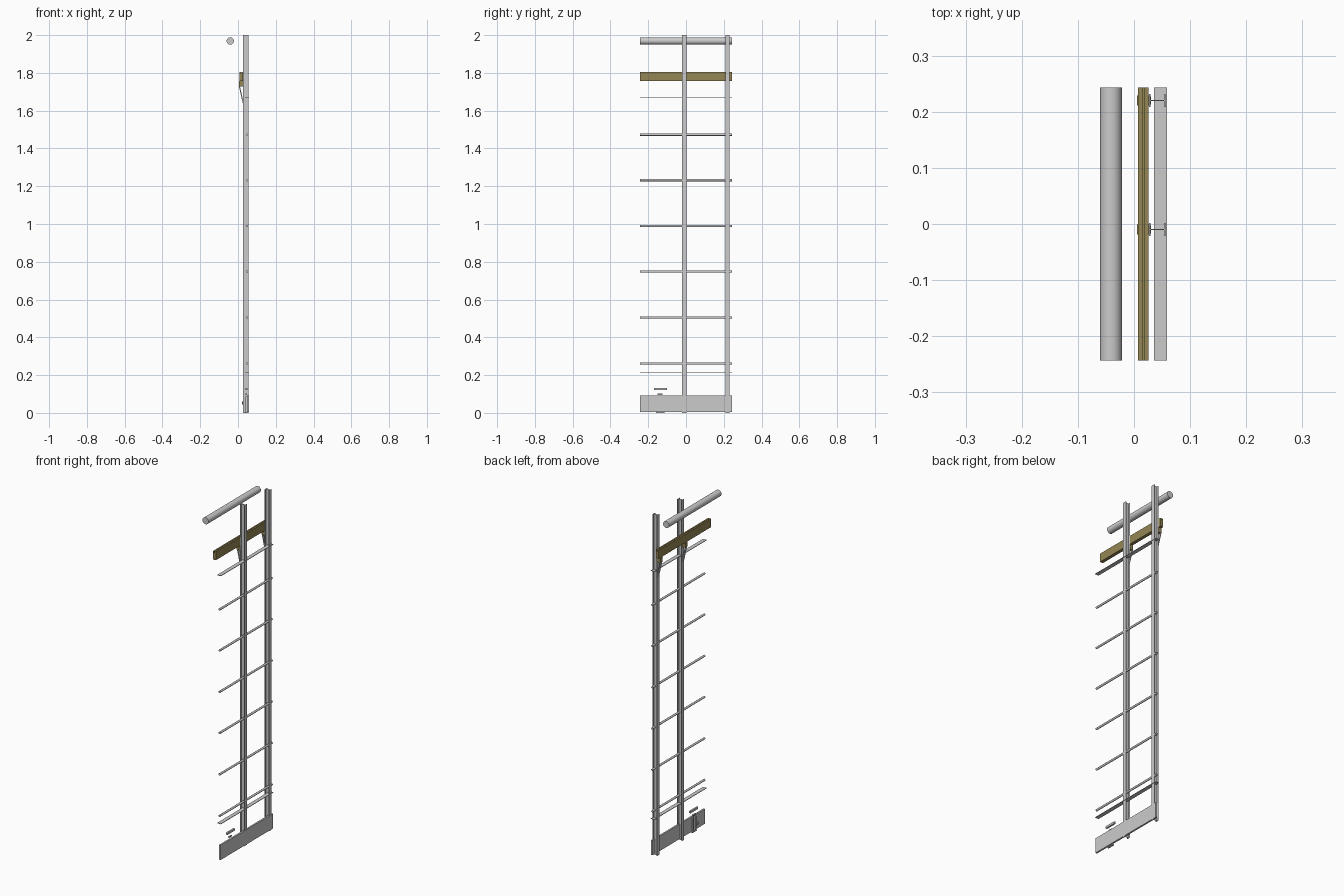
import bpy, bmesh, math

if "Cube" in bpy.data.objects:
    bpy.data.objects.remove(bpy.data.objects["Cube"])

brown = bpy.data.materials.new("brown")
brown.diffuse_color = (0.30, 0.24, 0.09, 1)
brown.use_nodes = True
brown.node_tree.nodes["Principled BSDF"].inputs["Base Color"].default_value = brown.diffuse_color
POSTS = (-0.01, 0.22)
HALF = 0.243


def prism(name, pts, axis, lo, hi, mat=None):
    """Extrude a closed profile: axis 'y' takes (x, z) points, axis 'z' takes (x, y)."""
    def place(p, t):
        return (p[0], t, p[1]) if axis == 'y' else (p[0], p[1], t)
    bm = bmesh.new()
    a = [bm.verts.new(place(p, lo)) for p in pts]
    b = [bm.verts.new(place(p, hi)) for p in pts]
    bm.faces.new(a)
    bm.faces.new(b[::-1])
    n = len(pts)
    for i in range(n):
        bm.faces.new((a[i], b[i], b[(i + 1) % n], a[(i + 1) % n]))
    bmesh.ops.recalc_face_normals(bm, faces=bm.faces)
    me = bpy.data.meshes.new(name)
    bm.to_mesh(me)
    bm.free()
    ob = bpy.data.objects.new(name, me)
    bpy.context.collection.objects.link(ob)
    if mat:
        me.materials.append(mat)
    return ob


def box(name, x0, x1, y0, y1, z0, z1, mat=None):
    return prism(name, [(x0, z0), (x1, z0), (x1, z1), (x0, z1)], 'y', y0, y1, mat)


def rod(name, x, z, r, sides):
    bpy.ops.mesh.primitive_cylinder_add(vertices=sides, radius=r, depth=2 * HALF,
                                        location=(x, 0, z), rotation=(math.pi / 2, 0, 0))
    bpy.context.object.name = name
    bpy.ops.object.shade_smooth_by_angle()


# Top pipe
rod("top_pipe", -0.041, 1.969, 0.0195, 48)

# Upright I-beam posts
for y in POSTS:
    w, t = 0.0115, 0.0008
    x0, x1, f = 0.027, 0.056, 0.0025
    prof = [(x0, y - w), (x0 + f, y - w), (x0 + f, y - t), (x1 - f, y - t), (x1 - f, y - w),
            (x1, y - w), (x1, y + w), (x1 - f, y + w), (x1 - f, y + t), (x0 + f, y + t),
            (x0 + f, y + w), (x0, y + w)]
    prism("post", prof, 'z', 0, 2)

# Horizontal rods
for z in (0.261, 0.505, 0.748, 0.989, 1.232, 1.473):
    rod("cross_rod", 0.05, z, 0.006, 20)

# Flat strips closing the rod field
for z in (0.216, 1.672):
    box("flat_strip", 0.036, 0.059, -HALF, HALF, z - 0.0015, z + 0.0015)

# Plain toe board
box("toe_board", 0.047, 0.057, -HALF, HALF, 0.004, 0.091)

# Wooden rail with a narrow groove along the top
prism("hand_rail", [(0.007, 1.756), (0.0262, 1.756), (0.0262, 1.805), (0.0178, 1.805),
                    (0.0178, 1.797), (0.0155, 1.797), (0.0155, 1.805), (0.007, 1.805)],
      'y', -HALF, HALF, brown)

# Rail brackets: block under the rail, plus a sloping brace to the post
for y in POSTS:
    box("rail_block", 0.005, 0.028, y - 0.009, y + 0.009, 1.727, 1.756, brown)
    prism("rail_brace", [(0.005, 1.727), (0.011, 1.727), (0.030, 1.640), (0.025, 1.640)],
          'y', y - 0.007, y + 0.007)

# Latch at the foot: handle, two upright straps and a catch
box("latch_handle", 0.040, 0.050, -0.17, -0.10, 0.121, 0.133)
for y in (-0.148, -0.126):
    box("latch_strap", 0.039, 0.047, y - 0.005, y + 0.005, 0.004, 0.086)
box("latch_top", 0.040, 0.048, -0.150, -0.124, 0.096, 0.102)
box("latch_foot", 0.038, 0.047, -0.158, -0.115, 0.0, 0.005)
box("latch_catch", 0.020, 0.026, -0.145, -0.129, 0.045, 0.06)
